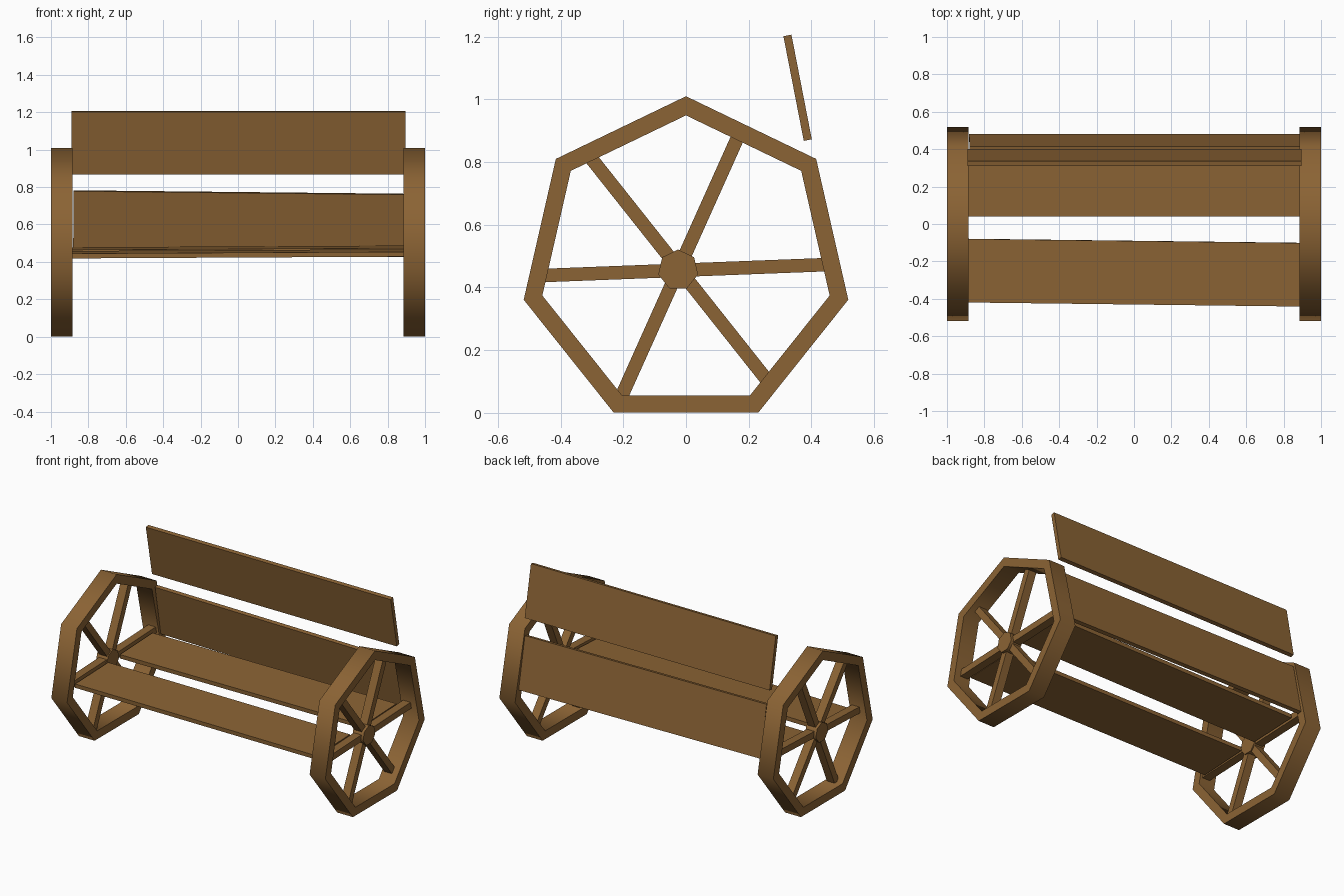
import bpy, bmesh
from math import pi, cos, sin, radians, atan2, hypot
from mathutils import Matrix, Vector, Euler

if "Cube" in bpy.data.objects:
    bpy.data.objects.remove(bpy.data.objects["Cube"])

wood = bpy.data.materials.new("wood")
wood.diffuse_color = (0.26, 0.126, 0.035, 1)
wood.use_nodes = True
wood.node_tree.nodes["Principled BSDF"].inputs["Base Color"].default_value = wood.diffuse_color

SIDES = 7
PLANK = (1.78, 0.34, 0.026)


def finish(name, bm, smooth=False):
    """Turn a bmesh into a wooden object, smooth across shallow edges only."""
    bmesh.ops.recalc_face_normals(bm, faces=bm.faces)
    for f in bm.faces:
        f.smooth = smooth
    for e in bm.edges:
        e.smooth = e.calc_face_angle(pi) < radians(60)
    mesh = bpy.data.meshes.new(name)
    bm.to_mesh(mesh)
    bm.free()
    mesh.materials.append(wood)
    obj = bpy.data.objects.new(name, mesh)
    bpy.context.collection.objects.link(obj)
    return obj


def heptagon(bm, x, r, cy, cz):
    angles = [pi / 2 + 2 * pi * k / SIDES for k in range(SIDES)]
    return [bm.verts.new((x, cy + r * cos(a), cz + r * sin(a))) for a in angles]


def rim(name, x0, x1):
    bm = bmesh.new()
    rings = [heptagon(bm, x, r, 0, 0.479)
             for x, r in ((x0, 0.531), (x1, 0.531), (x1, 0.470), (x0, 0.470))]
    for i in range(4):
        a, b = rings[i], rings[(i + 1) % 4]
        for k in range(SIDES):
            n = (k + 1) % SIDES
            bm.faces.new((a[k], a[n], b[n], b[k]))
    return finish(name, bm, smooth=True)


def hub(name, x0, x1):
    bm = bmesh.new()
    a, b = (heptagon(bm, x, 0.065, -0.025, 0.456) for x in (x0, x1))
    bm.faces.new(a)
    bm.faces.new(b)
    for k in range(SIDES):
        n = (k + 1) % SIDES
        bm.faces.new((a[k], a[n], b[n], b[k]))
    return finish(name, bm, smooth=True)


def box(name, size, loc, rot):
    bm = bmesh.new()
    bmesh.ops.create_cube(bm, size=1, matrix=Matrix.Diagonal((*size, 1)))
    obj = finish(name, bm)
    obj.location = loc
    obj.rotation_euler = rot
    return obj


# Wheel-shaped ends: rim, hub and three bars crossing through the hub
bars = [((-0.305, 0.815), (0.262, 0.100)),
        ((0.170, 0.890), (-0.207, 0.050)),
        ((-0.460, 0.438), (0.450, 0.473))]
for side, s in (("left", -1), ("right", 1)):
    rim(f"{side}_wheel_rim", s * 0.885, s * 1.0)
    hub(f"{side}_wheel_hub", s * 0.895, s * 0.975)
    for i, (p, q) in enumerate(bars):
        dy, dz = q[0] - p[0], q[1] - p[1]
        box(f"{side}_wheel_spoke_bar_{i + 1}", (0.055, hypot(dy, dz), 0.043),
            (s * 0.93, (p[0] + q[0]) / 2, (p[1] + q[1]) / 2),
            (atan2(dz, dy), 0, 0))

# Seat and backrest planks, each set very slightly askew
box("front_seat_plank", PLANK, (-0.003, -0.26, 0.443),
    (radians(2.3), radians(-0.3), radians(-0.7)))
box("rear_seat_plank", PLANK, (0, 0.21, 0.463),
    (radians(2.3), radians(-0.3), 0))
box("lower_back_plank", PLANK, (0.01, 0.435, 0.604),
    (radians(101), radians(0.6), 0))
box("upper_back_plank", (1.787, 0.34, 0.026), (0.003, 0.356, 1.037),
    (radians(101), 0, 0))
